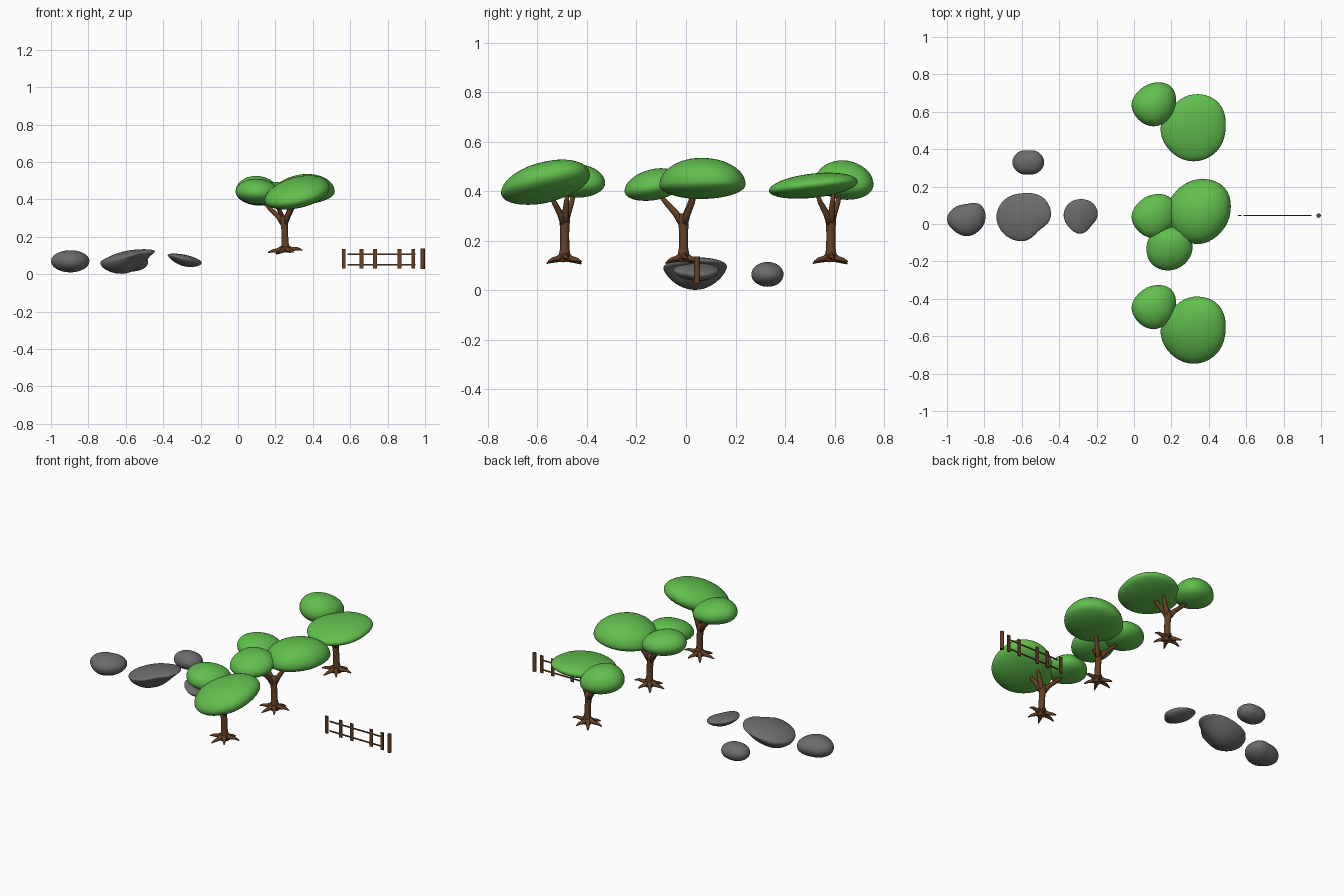
import bpy, bmesh, math
from mathutils import Vector

if "Cube" in bpy.data.objects:
    bpy.data.objects.remove(bpy.data.objects["Cube"])


def material(name, rgb):
    m = bpy.data.materials.new(name)
    m.diffuse_color = (*rgb, 1)
    m.use_nodes = True
    m.node_tree.nodes["Principled BSDF"].inputs["Base Color"].default_value = m.diffuse_color
    return m


GREEN = material("leaf green", (0.12, 0.52, 0.075))
BROWN = material("bark brown", (0.125, 0.05, 0.018))
GREY = material("stone grey", (0.15, 0.15, 0.15))


def finish(bm, name, mat, smooth=True):
    bmesh.ops.recalc_face_normals(bm, faces=bm.faces)
    for f in bm.faces:
        f.smooth = smooth
    me = bpy.data.meshes.new(name)
    bm.to_mesh(me)
    bm.free()
    me.materials.append(mat)
    ob = bpy.data.objects.new(name, me)
    bpy.context.collection.objects.link(ob)
    return ob


def blob(name, mat, centre, radii, up, down, tilt=(0, 0), shear=(0, 0), e=1.0):
    """Rounded lump: plan outline from 8 radii, own height above and below its rim."""
    def radius(t):
        k = (t / (math.pi / 4)) % 8
        i = int(k)
        f = k - i
        a, b, c, d = (radii[(i + j) % 8] for j in (-1, 0, 1, 2))
        return b + 0.5 * f * (c - a + f * (2*a - 5*b + 4*c - d + f * (3*(b - c) + d - a)))
    bm = bmesh.new()
    bmesh.ops.create_icosphere(bm, subdivisions=4, radius=1)
    for v in bm.verts:
        u, w, h = v.co
        r = radius(math.atan2(w, u))
        x, y = r * u, r * w
        z = up * h if h > 0 else -down * abs(h) ** e
        z += tilt[0] * x + tilt[1] * y
        v.co = (centre[0] + x + shear[0] * h * (1 - h * h + 0.4),
                centre[1] + y + shear[1] * h * (1 - h * h + 0.4), centre[2] + z)
    return finish(bm, name, mat)


def tube(bm, pts, rads, n=10):
    """Tapered round limb along a path of points."""
    pts = [Vector(p) for p in pts]
    rings = []
    for i, p in enumerate(pts):
        t = (pts[min(i + 1, len(pts) - 1)] - pts[max(i - 1, 0)]).normalized()
        a = t.cross(Vector((0.31, 0.95, 0.05))).normalized()
        b = t.cross(a)
        rings.append([bm.verts.new(p + rads[i] * (math.cos(s) * a + math.sin(s) * b))
                      for s in (2 * math.pi * k / n for k in range(n))])
    for r0, r1 in zip(rings, rings[1:]):
        for k in range(n):
            bm.faces.new((r0[k], r0[(k + 1) % n], r1[(k + 1) % n], r1[k]))
    bm.faces.new(rings[0])
    bm.faces.new(rings[-1])


def trunk(name, x, y, limbs):
    """Flared trunk with spreading roots and branches that reach each crown."""
    bm = bmesh.new()
    tube(bm, [(x + 0.004, y, 0.115), (x + 0.004, y, 0.135), (x + 0.002, y, 0.17),
              (x, y, 0.23), (x - 0.004, y, 0.28), (x - 0.002, y, 0.31)],
         [0.028, 0.025, 0.019, 0.018, 0.021, 0.017])
    for deg, l, dz in ((5, 0.095, 0.012), (65, 0.075, 0), (125, 0.08, -0.008),
                       (185, 0.09, 0), (245, 0.08, -0.006), (305, 0.08, 0.002)):
        c, s = math.cos(math.radians(deg)), math.sin(math.radians(deg))
        tube(bm, [(x, y, 0.145), (x + 0.4*l*c, y + 0.4*l*s, 0.128 + dz / 2),
                  (x + 0.75*l*c, y + 0.75*l*s, 0.124 + dz),
                  (x + l*c, y + l*s, 0.116 + dz)], [0.016, 0.012, 0.008, 0.003], 8)
    for dx, dy, top in limbs:
        tube(bm, [(x - 0.003, y, 0.26), (x + 0.3*dx, y + 0.3*dy, 0.31),
                  (x + 0.7*dx, y + 0.7*dy, 0.355), (x + dx, y + dy, top)],
             [0.016, 0.014, 0.011, 0.007], 8)
    return finish(bm, name, BROWN)


# Trees
SMALL = (.118, .133, .115, .107, .118, .115, .118, .113)
LARGE = (.173, .19, .178, .16, .175, .175, .18, .178)
WIDE = (.165, .19, .18, .17, .175, .17, .167, .155)
THIRD = (.123, .12, .11, .12, .123, .13, .123, .12)
side_limbs = [(-0.12, 0.04, 0.40), (0.05, -0.06, 0.40), (0.04, 0.01, 0.39)]
trunk("front_trunk", 0.25, -0.49, side_limbs)
trunk("back_trunk", 0.25, 0.585, side_limbs)
trunk("middle_trunk", 0.25, -0.01, [(-0.12, 0.04, 0.40), (0.06, 0.05, 0.40), (-0.05, -0.1, 0.39)])

blob("front_large_crown", GREEN, (0.317, -0.567, 0.428), LARGE, 0.088, 0.068, (0.18, 0.19))
blob("front_small_crown", GREEN, (0.105, -0.444, 0.435), SMALL, 0.075, 0.06, (-0.05, 0.0))
blob("back_large_crown", GREEN, (0.317, 0.515, 0.42), LARGE, 0.052, 0.045, (0.05, 0.10))
blob("back_small_crown", GREEN, (0.105, 0.64, 0.435), SMALL, 0.09, 0.068, (-0.06, -0.05))
blob("middle_large_crown", GREEN, (0.35, 0.06, 0.427), WIDE, 0.108, 0.056, (0.08, 0.0))
blob("middle_left_crown", GREEN, (0.105, 0.043, 0.435), SMALL, 0.07, 0.065, (-0.05, 0.0))
blob("middle_front_crown", GREEN, (0.19, -0.125, 0.42), THIRD, 0.072, 0.055, (0.0, 0.15))

# Rocks
blob("left_rock", GREY, (-0.895, 0.025, 0.07),
     (.1, .108, .082, .09, .105, .09, .09, .09), 0.058, 0.06)
blob("large_rock", GREY, (-0.59, 0.037, 0.092),
     (.139, .145, .128, .135, .14, .135, .128, .105), 0.036, 0.088, (0.15, 0.0), (0.03, 0.0), 1.5)
blob("right_rock", GREY, (-0.285, 0.048, 0.083),
     (.09, .09, .085, .088, .09, .09, .1, .08), 0.022, 0.042, (-0.18, 0.0), (-0.01, 0.0), 1.2)
blob("back_rock", GREY, (-0.565, 0.33, 0.065),
     (.085, .076, .064, .076, .085, .076, .066, .076), 0.05, 0.05)


# Fence
def plate(name, x0, x1, z0, z1, thick=0.006):
    bm = bmesh.new()
    bmesh.ops.create_cube(bm, size=1)
    for v in bm.verts:
        v.co = ((x0 + x1) / 2 + v.co.x * (x1 - x0), 0.045 + v.co.y * thick,
                (z0 + z1) / 2 + v.co.z * (z1 - z0))
    return finish(bm, name, BROWN, False)


for i, px in enumerate((0.565, 0.66, 0.733, 0.864, 0.937)):
    plate(f"fence_post_{i + 1}", px - 0.01, px + 0.01, 0.03, 0.135)
for i, rz in enumerate((0.05, 0.108)):
    plate(f"fence_rail_{i + 1}", 0.585, 0.95, rz - 0.004, rz + 0.004, 0.004)
bm = bmesh.new()
tube(bm, [(0.987, 0.045, 0.028), (0.987, 0.045, 0.138)], [0.012, 0.012], 12)
post = finish(bm, "fence_end_post", BROWN, False)
